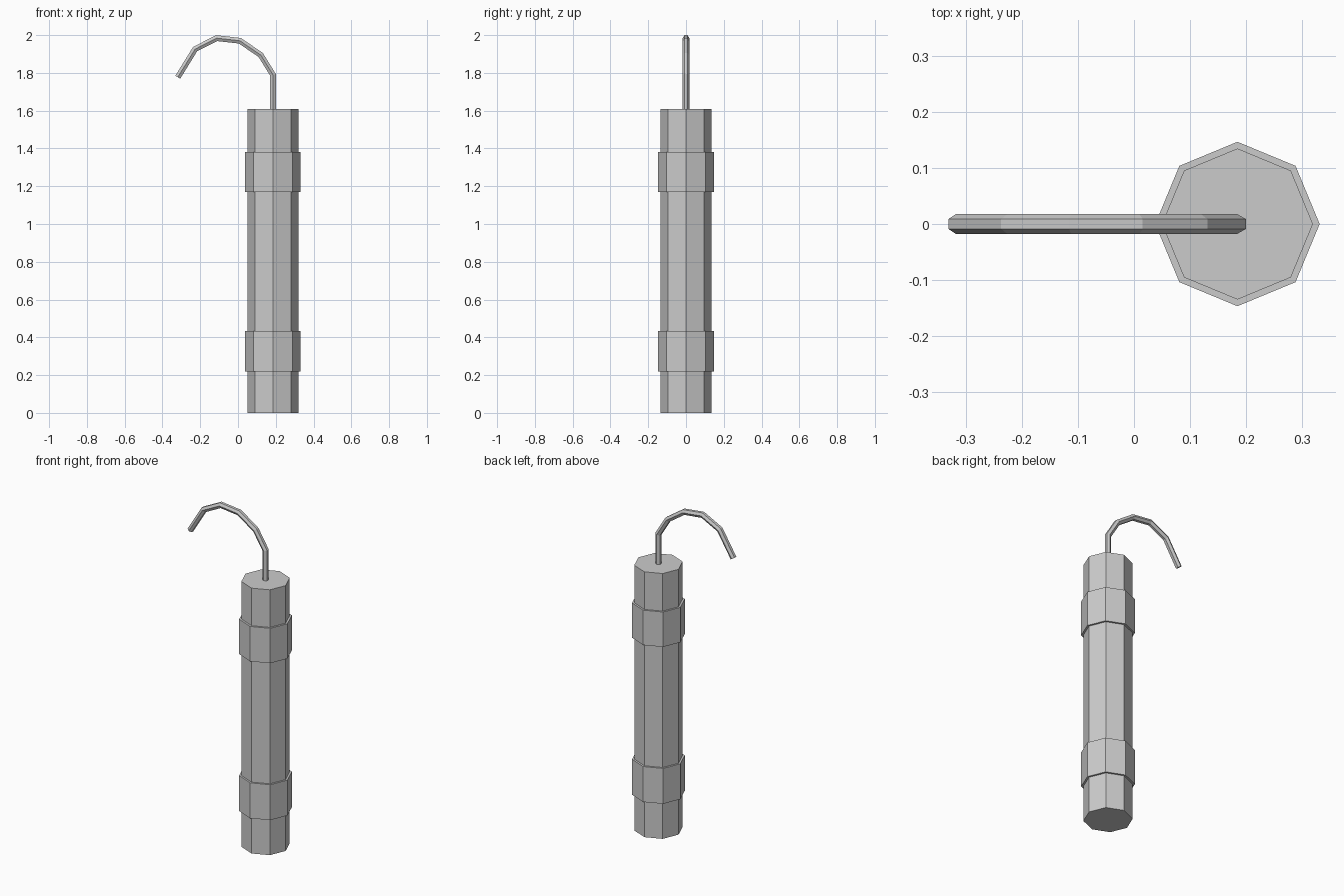
import bpy
import bmesh
from math import cos, sin, pi
from mathutils import Vector

cube = bpy.data.objects.get("Cube")
if cube:
    bpy.data.objects.remove(cube, do_unlink=True)

grey = bpy.data.materials.new("plain grey")
grey.use_nodes = True
colour = (0.6, 0.6, 0.6, 1)
grey.diffuse_color = colour
grey.node_tree.nodes["Principled BSDF"].inputs["Base Color"].default_value = colour

AXIS_X = 0.185


def finish(name, bm):
    bmesh.ops.recalc_face_normals(bm, faces=bm.faces)
    mesh = bpy.data.meshes.new(name)
    bm.to_mesh(mesh)
    bm.free()
    mesh.materials.append(grey)
    obj = bpy.data.objects.new(name, mesh)
    bpy.context.collection.objects.link(obj)
    return obj


def loft(name, rings):
    """Skin a list of vertex rings and cap both ends."""
    bm = bmesh.new()
    loops = [[bm.verts.new(p) for p in ring] for ring in rings]
    n = len(loops[0])
    for a, b in zip(loops, loops[1:]):
        for i in range(n):
            j = (i + 1) % n
            bm.faces.new((a[i], a[j], b[j], b[i]))
    bm.faces.new(loops[0])
    bm.faces.new(loops[-1])
    return finish(name, bm)


def prism(name, radius, bottom, top, sides=8):
    angles = [2 * pi * i / sides for i in range(sides)]
    return loft(name, [[(AXIS_X + radius * cos(a), radius * sin(a), z)
                        for a in angles] for z in (bottom, top)])


# Octagonal stick and its two wrapped bands
prism("stick_body", 0.135, 0, 1.61)
prism("lower_band", 0.147, 0.218, 0.433)
prism("upper_band", 0.147, 1.17, 1.382)

# Bent fuse: hexagonal rings mitred at every bend
path = [Vector((x, 0, z)) for x, z in (
    (AXIS_X, 1.60), (AXIS_X, 1.79), (0.12, 1.895), (0.01, 1.97),
    (-0.113, 1.984), (-0.227, 1.926), (-0.319, 1.777))]
RADIUS, SIDES = 0.0175, 6
across = Vector((0, 1, 0))
rings = []
for k, point in enumerate(path):
    before = (point - path[k - 1]).normalized() if k else None
    after = (path[k + 1] - point).normalized() if k + 1 < len(path) else None
    before, after = before or after, after or before
    tangent = (before + after).normalized()
    normal = across.cross(tangent) / tangent.dot(before)
    rings.append([point + RADIUS * (cos(2 * pi * i / SIDES) * across
                                    + sin(2 * pi * i / SIDES) * normal)
                  for i in range(SIDES)])
loft("fuse", rings)
